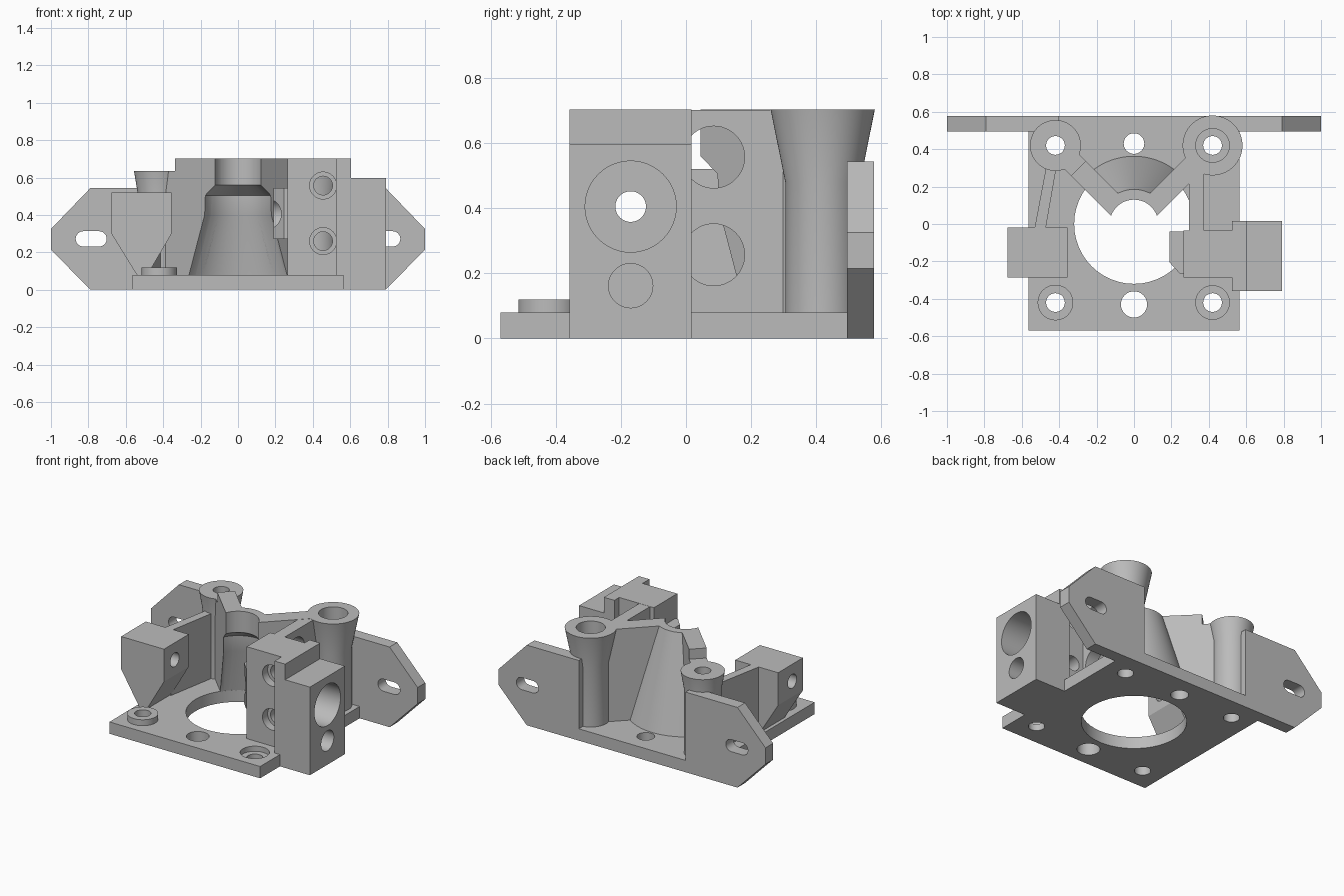
import bpy, bmesh, math
from mathutils import Vector

if "Cube" in bpy.data.objects:
    bpy.data.objects.remove(bpy.data.objects["Cube"])

grey = bpy.data.materials.new("plain grey")
grey.use_nodes = True
COLOR = (0.5, 0.5, 0.5, 1)
grey.diffuse_color = COLOR
grey.node_tree.nodes["Principled BSDF"].inputs["Base Color"].default_value = COLOR


def place(a, b, h, axis):
    return {"x": (h, a, b), "y": (a, h, b), "z": (a, b, h)}[axis]


def loft(name, rings):
    """Solid through a list of equal rings of points."""
    bm = bmesh.new()
    rows = [[bm.verts.new(p) for p in ring] for ring in rings]
    n = len(rows[0])
    for lo, hi in zip(rows, rows[1:]):
        for i in range(n):
            j = (i + 1) % n
            bm.faces.new((lo[i], lo[j], hi[j], hi[i]))
    bm.faces.new(rows[0])
    bm.faces.new(rows[-1])
    bmesh.ops.recalc_face_normals(bm, faces=bm.faces)
    mesh = bpy.data.meshes.new(name)
    bm.to_mesh(mesh)
    bm.free()
    mesh.materials.append(grey)
    obj = bpy.data.objects.new(name, mesh)
    bpy.context.collection.objects.link(obj)
    return obj


def prism(name, pts, lo, hi, axis="z"):
    return loft(name, [[place(a, b, h, axis) for a, b in pts] for h in (lo, hi)])


def box(name, x0, x1, y0, y1, z0, z1):
    return prism(name, [(x0, y0), (x1, y0), (x1, y1), (x0, y1)], z0, z1)


def lathe(name, profile, a=0, b=0, axis="z", n=64):
    """Turned solid; profile is (radius, position along axis)."""
    turn = [2 * math.pi * i / n for i in range(n)]
    return loft(name, [[place(a + r * math.cos(t), b + r * math.sin(t), h, axis)
                        for t in turn] for r, h in profile])


def combine(obj, other, mode="DIFFERENCE"):
    other.hide_render = True
    mod = obj.modifiers.new(mode.lower(), "BOOLEAN")
    mod.operation, mod.solver, mod.object = mode, "EXACT", other
    bpy.context.view_layer.objects.active = obj
    bpy.ops.object.modifier_apply(modifier=mod.name)
    bpy.data.objects.remove(other)


def drill(obj, r, a, b, lo, hi, axis="z"):
    combine(obj, lathe("drill", [(r, lo), (r, hi)], a, b, axis, 48))


P = 0.42  # screw position
AXIS = (-0.17, 0.405)  # y, z of the long cross bore

# Base plate with large opening and screw holes
base = box("base_plate", -0.565, 0.565, -0.57, 0.577, 0, 0.08)
drill(base, 0.32, 0, 0, -1, 1)
for sx in (-1, 1):
    for sy in (-1, 1):
        drill(base, 0.05, sx * P, sy * P, -1, 1)
drill(base, 0.055, 0, 0.43, -1, 1)
drill(base, 0.07, 0, -0.43, -1, 1)
drill(base, 0.09, P, -P, 0.045, 1)

# Raised ring at the front screw
ring = lathe("front_screw_boss", [(0.095, 0.07), (0.095, 0.12)], -P, -P)
drill(ring, 0.05, -P, -P, -1, 1)

# Flared rear posts
for name, sx, bend, top, flare in (("left_post", 1, 0.48, 0.703, 0.16),
                                   ("right_post", -1, 0.51, 0.635, 0.136)):
    post = lathe(name, [(0.115, 0.06), (0.115, bend), (flare, top)], sx * P, P)
    drill(post, 0.05, sx * P, P, -1, 1)
    if sx > 0:
        drill(post, 0.09, sx * P, P, 0.6, 1)


# Tapered throat shell and the diagonal walls that hold it
def hollow(obj):
    combine(obj, lathe("throat", [(0.32, -0.1), (0.32, 0.08), (0.205, 0.4), (0.2, 0.505),
                                  (0.13, 0.56), (0.13, 0.9)]))


shell = lathe("throat_shell", [(0.365, 0.07), (0.185, 0.703)], n=96)
combine(shell, prism("sector", [(0, 0), (0.6, 0.6), (-0.6, 0.6)], -1, 1), "INTERSECT")
hollow(shell)


def diagonal(name, sx, start, end, top):
    along = Vector((sx, 1)).normalized()
    side = Vector((-along.y, along.x)) * 0.055
    a, b = along * start, along * end
    wall = prism(name, [a - side, b - side, b + side, a + side], 0.07, top)
    hollow(wall)


REACH = P * math.sqrt(2) - 0.095
diagonal("left_diagonal_wall", 1, 0, REACH, 0.703)
diagonal("right_diagonal_wall", -1, 0, 0.42, 0.703)
diagonal("right_diagonal_wall_low", -1, 0.40, REACH, 0.635)

# Mounting ears with slots
for name, s in (("left_ear", 1), ("right_ear", -1)):
    outline = [(0.4, 0), (0.79, 0), (1, 0.215), (1, 0.325), (0.79, 0.543), (0.4, 0.543)]
    ear = prism(name, [(s * x, z) for x, z in outline], 0.495, 0.577, "y")
    slot = []
    for cx, t0 in ((0.827, -90), (0.743, 90)):
        for k in range(13):
            t = math.radians(t0 + k * 15)
            slot.append((s * (cx + 0.041 * math.cos(t)), 0.272 + 0.041 * math.sin(t)))
    combine(ear, prism("slot", slot, 0, 1, "y"))

# Tapered clip and its slanted rib
clip = prism("right_clip", [(-0.677, 0.52), (-0.355, 0.52), (-0.355, 0.3), (-0.49, 0.07),
                            (-0.535, 0.07), (-0.677, 0.3)], -0.285, -0.02, "y")
drill(clip, 0.047, *AXIS, -1, 0, "x")
prism("right_rib", [(-0.535, -0.04), (-0.475, -0.04), (-0.41, 0.33), (-0.465, 0.33)],
      0.07, 0.52)

# Carriage: stepped outer block, inner block, bored boss and rear wall
outer = prism("left_outer_block", [(0.525, 0), (0.79, 0), (0.79, 0.597), (0.604, 0.597),
                                   (0.604, 0.703), (0.525, 0.703)], -0.358, 0.017, "y")
drill(outer, 0.14, *AXIS, 0.56, 1, "x")
drill(outer, 0.068, AXIS[0], 0.162, 0.56, 1, "x")

inner = box("left_inner_block", 0.265, 0.526, -0.285, -0.035, 0.07, 0.703)
for z in (0.557, 0.26):
    drill(inner, 0.072, 0.455, z, -1, -0.23, "y")
    drill(inner, 0.05, 0.455, z, -0.26, 0.1, "y")

boss = prism("left_bore_boss", [(0.19, -0.04), (0.19, -0.205), (0.245, -0.265),
                                (0.28, -0.265), (0.28, -0.04)], 0.27, 0.543)
drill(boss, 0.08, *AXIS, 0, 0.264, "x")
for part in (outer, inner, boss):
    drill(part, 0.047, *AXIS, 0, 1, "x")

wall = box("left_side_wall", 0.295, 0.375, -0.05, 0.31, 0.07, 0.702)
for z in (0.557, 0.257):
    drill(wall, 0.095, 0.085, z, 0, 1, "x")

# Smooth the turned surfaces and keep hard edges
for obj in bpy.context.scene.objects:
    obj.select_set(obj.type == "MESH")
bpy.ops.object.shade_smooth_by_angle(angle=math.radians(25))
